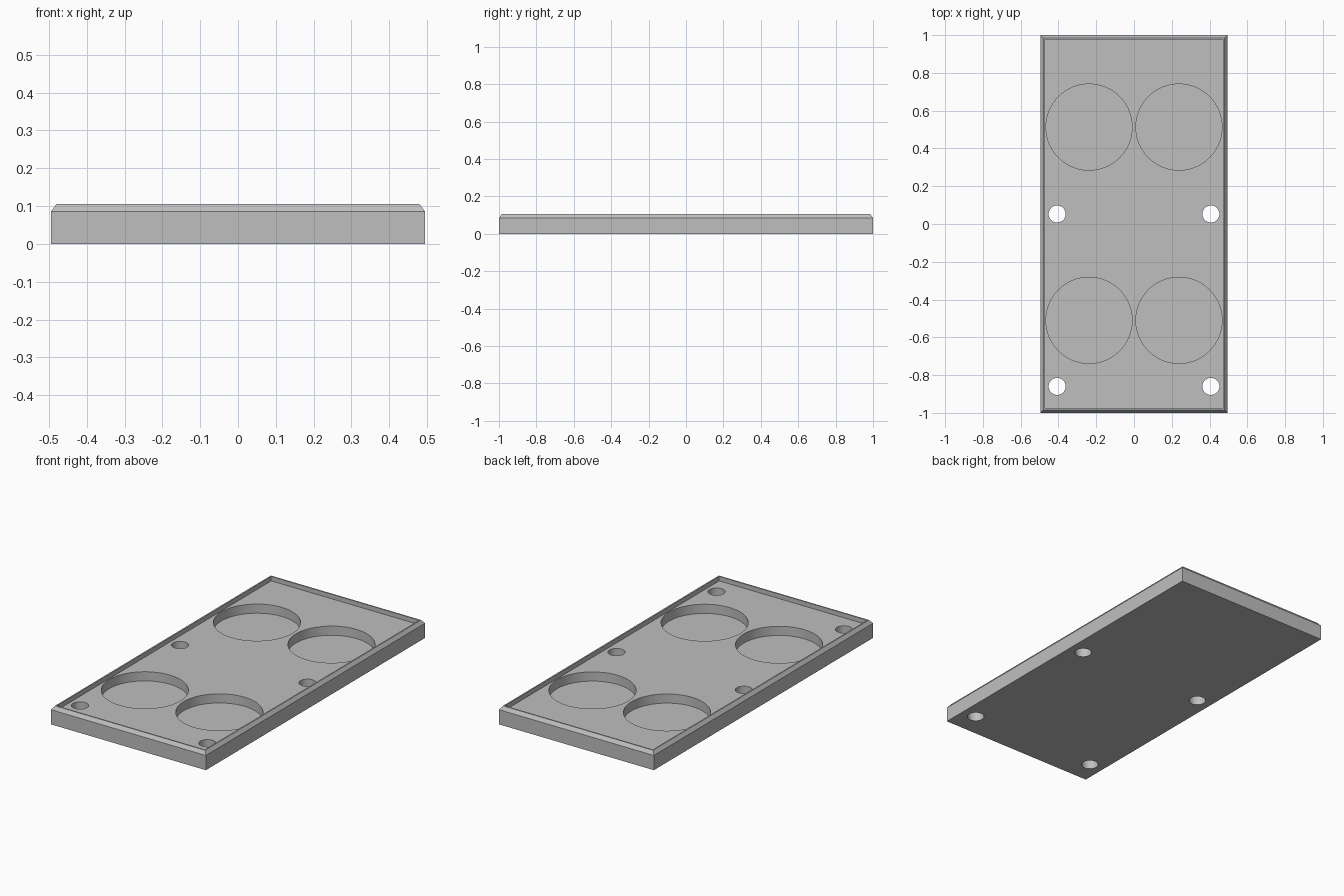
import bpy
import bmesh
import math

cube = bpy.data.objects.get("Cube")
if cube:
    bpy.data.objects.remove(cube, do_unlink=True)

HALF_X, HALF_Y = 0.495, 1.0
HEIGHT, FLOOR, POCKET_FLOOR = 0.105, 0.079, 0.026

grey = bpy.data.materials.new("plain grey")
grey.use_nodes = True
colour = (0.52, 0.52, 0.52, 1)
grey.diffuse_color = colour
grey.node_tree.nodes["Principled BSDF"].inputs["Base Color"].default_value = colour


def finish(bm, name):
    bmesh.ops.recalc_face_normals(bm, faces=bm.faces)
    mesh = bpy.data.meshes.new(name)
    bm.to_mesh(mesh)
    bm.free()
    mesh.materials.append(grey)
    obj = bpy.data.objects.new(name, mesh)
    bpy.context.collection.objects.link(obj)
    return obj


# Tray: rectangular loops from the base, up the bevelled rim, down into the recess
bm = bmesh.new()
loops = []
for inset, z in [(0, 0), (0, 0.085), (0.015, HEIGHT), (0.023, HEIGHT), (0.023, FLOOR)]:
    loops.append([bm.verts.new((sx * (HALF_X - inset), sy * (HALF_Y - inset), z))
                  for sx, sy in ((-1, -1), (1, -1), (1, 1), (-1, 1))])
for low, high in zip(loops, loops[1:]):
    for i in range(4):
        j = (i + 1) % 4
        bm.faces.new((low[i], low[j], high[j], high[i]))
bm.faces.new(loops[0])
bm.faces.new(loops[-1])
tray = finish(bm, "tray")


def cut_round(x, y, radius, bottom, segments, name):
    """Cut a vertical round opening into the tray."""
    cutter_bm = bmesh.new()
    depth = 0.2 - bottom
    bmesh.ops.create_cone(cutter_bm, cap_ends=True, segments=segments,
                          radius1=radius, radius2=radius, depth=depth)
    bmesh.ops.translate(cutter_bm, verts=cutter_bm.verts, vec=(x, y, bottom + depth / 2))
    cutter = finish(cutter_bm, name)
    cutter.hide_render = True
    modifier = tray.modifiers.new(name, "BOOLEAN")
    modifier.operation = "DIFFERENCE"
    modifier.solver = "EXACT"
    modifier.object = cutter
    bpy.context.view_layer.objects.active = tray
    bpy.ops.object.modifier_apply(modifier=name)
    bpy.data.objects.remove(cutter, do_unlink=True)


for side in (-1, 1):
    # Round blind pockets
    for y in (-0.51, 0.513):
        cut_round(side * 0.238, y, 0.228, POCKET_FLOOR, 96, "pocket_cutter")
    # Screw holes through the floor
    for y in (-0.86, 0.053):
        cut_round(side * 0.407, y, 0.045, -0.1, 48, "screw_hole_cutter")

# Smooth round walls, keep the edges sharp
bpy.ops.object.select_all(action="DESELECT")
tray.select_set(True)
bpy.context.view_layer.objects.active = tray
bpy.ops.object.shade_smooth_by_angle(angle=math.radians(25))
